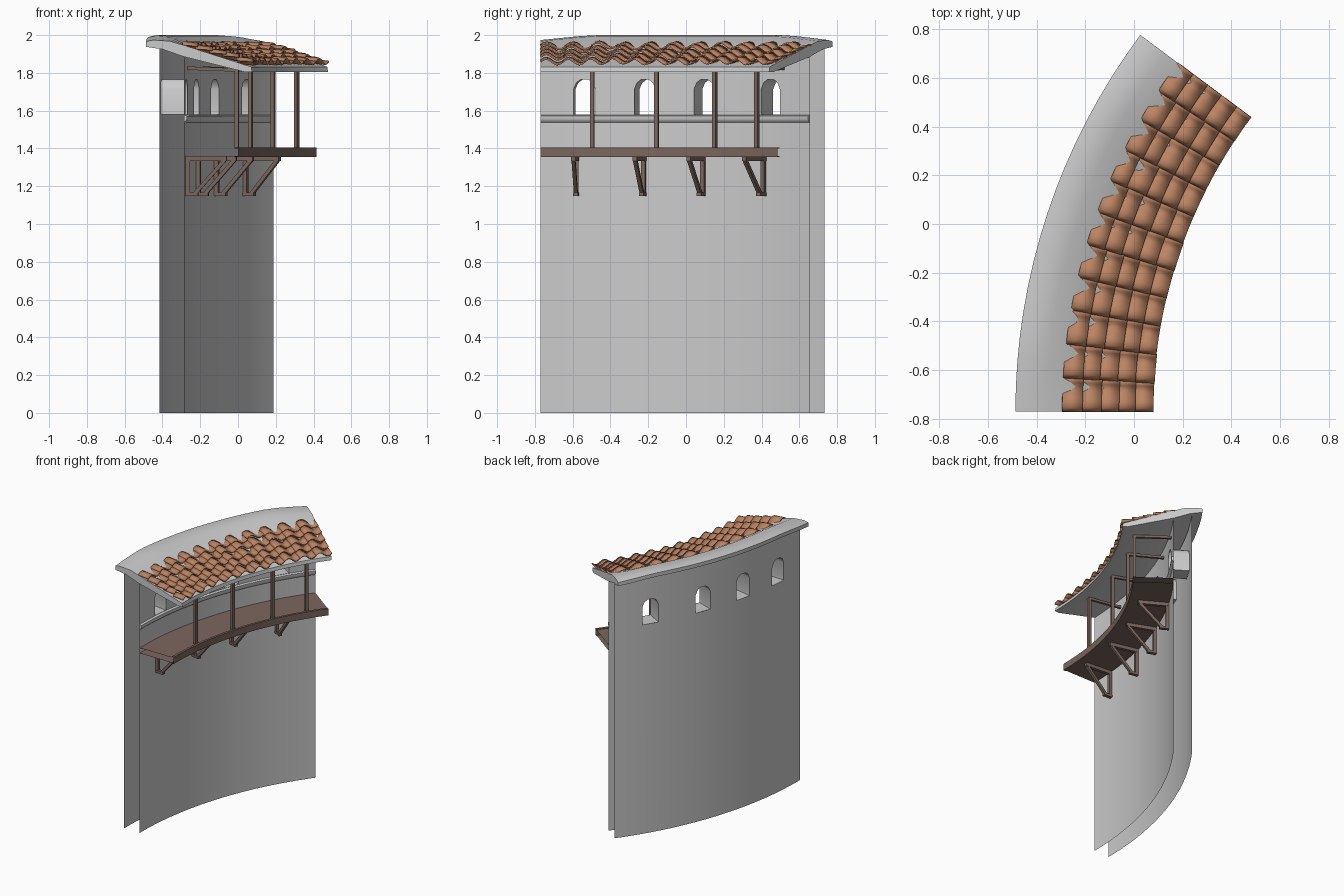
import bpy, bmesh, math, random
from mathutils import Vector

if "Cube" in bpy.data.objects:
    bpy.data.objects.remove(bpy.data.objects["Cube"])

random.seed(4)
CX, CY, END = 2.10, -0.77, 36.7        # arc centre and swept angle
R_IN, R_OUT = 2.385, 2.515             # front (balcony side) and back wall radii


def P(r, deg, z):
    a = math.radians(deg)
    return Vector((CX - r * math.cos(a), CY + r * math.sin(a), z))


def material(name, col):
    m = bpy.data.materials.new(name)
    m.diffuse_color = (*col, 1)
    m.use_nodes = True
    m.node_tree.nodes["Principled BSDF"].inputs["Base Color"].default_value = m.diffuse_color
    return m


WOOD = material("wood", (0.20, 0.135, 0.11))
CLAY = material("clay", (0.50, 0.23, 0.125))


def finish(name, bm, mat=None, recalc=True):
    bmesh.ops.remove_doubles(bm, verts=bm.verts, dist=0.0003)
    if recalc:
        bmesh.ops.recalc_face_normals(bm, faces=bm.faces)
    me = bpy.data.meshes.new(name)
    bm.to_mesh(me)
    bm.free()
    ob = bpy.data.objects.new(name, me)
    bpy.context.collection.objects.link(ob)
    if mat:
        me.materials.append(mat)
    bpy.context.view_layer.objects.active = ob
    ob.select_set(True)
    bpy.ops.object.shade_smooth_by_angle(angle=math.radians(30))
    ob.select_set(False)
    return ob


def quad(bm, pts):
    bm.faces.new([bm.verts.new(p) for p in pts])


def sweep(name, prof, segs, closed=True, cap=True, lift=None, mat=None):
    """Sweep an (r, z) profile round the arc."""
    bm = bmesh.new()
    rings = []
    for i in range(segs + 1):
        d = END * i / segs
        rings.append([bm.verts.new(P(r, d, z + (lift(r, i / segs) if lift else 0))) for r, z in prof])
    n = len(prof)
    for a, b in zip(rings, rings[1:]):
        for j in range(n if closed else n - 1):
            k = (j + 1) % n
            bm.faces.new((a[j], a[k], b[k], b[j]))
    if cap:
        bm.faces.new(rings[0])
        bm.faces.new(rings[-1])
    return finish(name, bm, mat)


def beam(name, a, b, deg, w, t):
    """Timber between two (r, z) points in the radial plane at deg; w tangential, t in plane."""
    A, B = P(a[0], deg, a[1]), P(b[0], deg, b[1])
    ang = math.radians(deg)
    side = Vector((math.sin(ang), math.cos(ang), 0)) * w / 2
    nrm = (B - A).normalized().cross(side.normalized()) * t / 2
    bm = bmesh.new()
    vs = [[bm.verts.new(c + side * s + nrm * q) for s, q in ((-1, -1), (1, -1), (1, 1), (-1, 1))] for c in (A, B)]
    for i in range(4):
        k = (i + 1) % 4
        bm.faces.new((vs[0][i], vs[0][k], vs[1][k], vs[1][i]))
    bm.faces.new(vs[0])
    bm.faces.new(vs[1])
    return finish(name, bm, WOOD)


# Wall sheets with arched window openings
WIN = [5.6, 13.4, 21.3, 30.7]
HALF = 1.38
SILL, SPRING, CROWN, TOP = 1.58, 1.715, 1.768, 1.95
ARCH = [(-1, 0), (-0.75, 0.62), (-0.35, 0.95), (0.35, 0.95), (0.75, 0.62), (1, 0)]


def wall(name, r, top):
    bm = bmesh.new()
    cols, prev = [], 0
    for w in WIN + [None]:
        stop = END if w is None else w - HALF
        for i in range(4):
            a, b = prev + (stop - prev) * i / 4, prev + (stop - prev) * (i + 1) / 4
            cols.append((a, b, None, None))
        if w is not None:
            for (u, h), (v, g) in zip(ARCH, ARCH[1:]):
                cols.append((w + u * HALF, w + v * HALF, h, g))
            prev = w + HALF
    for a, b, h, g in cols:
        quad(bm, (P(r, a, 0), P(r, b, 0), P(r, b, SILL), P(r, a, SILL)))
        za = SILL if h is None else SPRING + h * (CROWN - SPRING)
        zb = SILL if g is None else SPRING + g * (CROWN - SPRING)
        quad(bm, (P(r, a, za), P(r, b, zb), P(r, b, top), P(r, a, top)))
    return finish(name, bm)


wall("front_wall", R_IN, 1.89)
wall("back_wall", R_OUT, 1.94)

# Window reveals joining the two sheets
for n, w in enumerate(WIN):
    bm = bmesh.new()
    ring = [(w - HALF, SILL)] + [(w + u * HALF, SPRING + h * (CROWN - SPRING)) for u, h in ARCH] + [(w + HALF, SILL)]
    for (a, za), (b, zb) in zip(ring, ring[1:] + ring[:1]):
        quad(bm, (P(R_IN, a, za), P(R_IN, b, zb), P(R_OUT, b, zb), P(R_OUT, a, za)))
    finish(f"window_reveal_{n+1}", bm)

# String course below the windows
sweep("string_course", [(2.387, 1.535), (2.375, 1.545), (2.370, 1.555), (2.370, 1.572), (2.387, 1.578)], 24)


# Roof slab and coping, higher along the middle of the span
def lift(r, t):
    edge = min(1, min(t, 1 - t) / 0.16)
    return 0.026 * edge * max(0, min(1, (r - 2.36) / 0.1))


sweep("roof_slab", [(2.587, 1.938), (2.587, 1.966), (2.55, 1.974), (2.46, 1.968), (2.36, 1.938),
                    (2.03, 1.832), (2.025, 1.806), (2.06, 1.804), (2.385, 1.885), (2.50, 1.925)], 16, lift=lift)

# Clay roof tiles: S-waved rows, slightly jittered
COLS, ROWS, N = 11, 5, 8
bm = bmesh.new()
step = END / COLS
for row in range(ROWS):
    for c in range(COLS):
        j = random.uniform(-0.007, 0.007)
        jz = random.uniform(-0.002, 0.003)
        r0 = 2.018 + row * 0.074 + (j if row else abs(j) * 0.6)
        r1 = min(2.018 + (row + 1) * 0.074 + 0.016 + j, 2.395)
        strip = []
        for i in range(N + 1):
            u = i / N
            d = (c + u) * step
            wave = 0.015 * math.sin(2 * math.pi * u)
            pair = []
            for r, up in ((r0, 0.022), (r1, 0.006)):
                z = 1.838 + (r - 2.02) * 0.28 + up + wave + jz
                pair.append(bm.verts.new(P(r, d, z)))
            strip.append(pair)
        for a, b in zip(strip, strip[1:]):
            bm.faces.new((a[0], a[1], b[1], b[0]))
tiles = finish("roof_tiles", bm, CLAY)
sol = tiles.modifiers.new("thickness", "SOLIDIFY")
sol.thickness = 0.008
sol.offset = 0

# Balcony deck with a front fascia, open at its ends
sweep("balcony_deck", [(2.385, 1.360), (2.118, 1.360), (2.118, 1.355), (2.100, 1.355),
                       (2.100, 1.405), (2.118, 1.405), (2.118, 1.400), (2.385, 1.400)],
      16, closed=False, cap=False, mat=WOOD)

# Posts with ties back to the wall
for n, d in enumerate([7.4, 16.8, 25.7, 32.6]):
    beam(f"post_{n+1}", (2.125, 1.40), (2.125, 1.825), d, 0.021, 0.021)
    beam(f"post_tie_{n+1}", (2.115, 1.815), (2.387, 1.825), d, 0.018, 0.018)

# Brackets under the deck
for n, d in enumerate([4.6, 13.3, 21.2, 29.8]):
    beam(f"bracket_upright_{n+1}", (2.373, 1.155), (2.373, 1.345), d, 0.022, 0.022)
    beam(f"bracket_foot_{n+1}", (2.385, 1.158), (2.318, 1.158), d, 0.026, 0.018)
    beam(f"bracket_arm_{n+1}", (2.385, 1.346), (2.166, 1.346), d, 0.024, 0.026)
    beam(f"bracket_strut_{n+1}", (2.335, 1.162), (2.178, 1.338), d, 0.020, 0.020)
